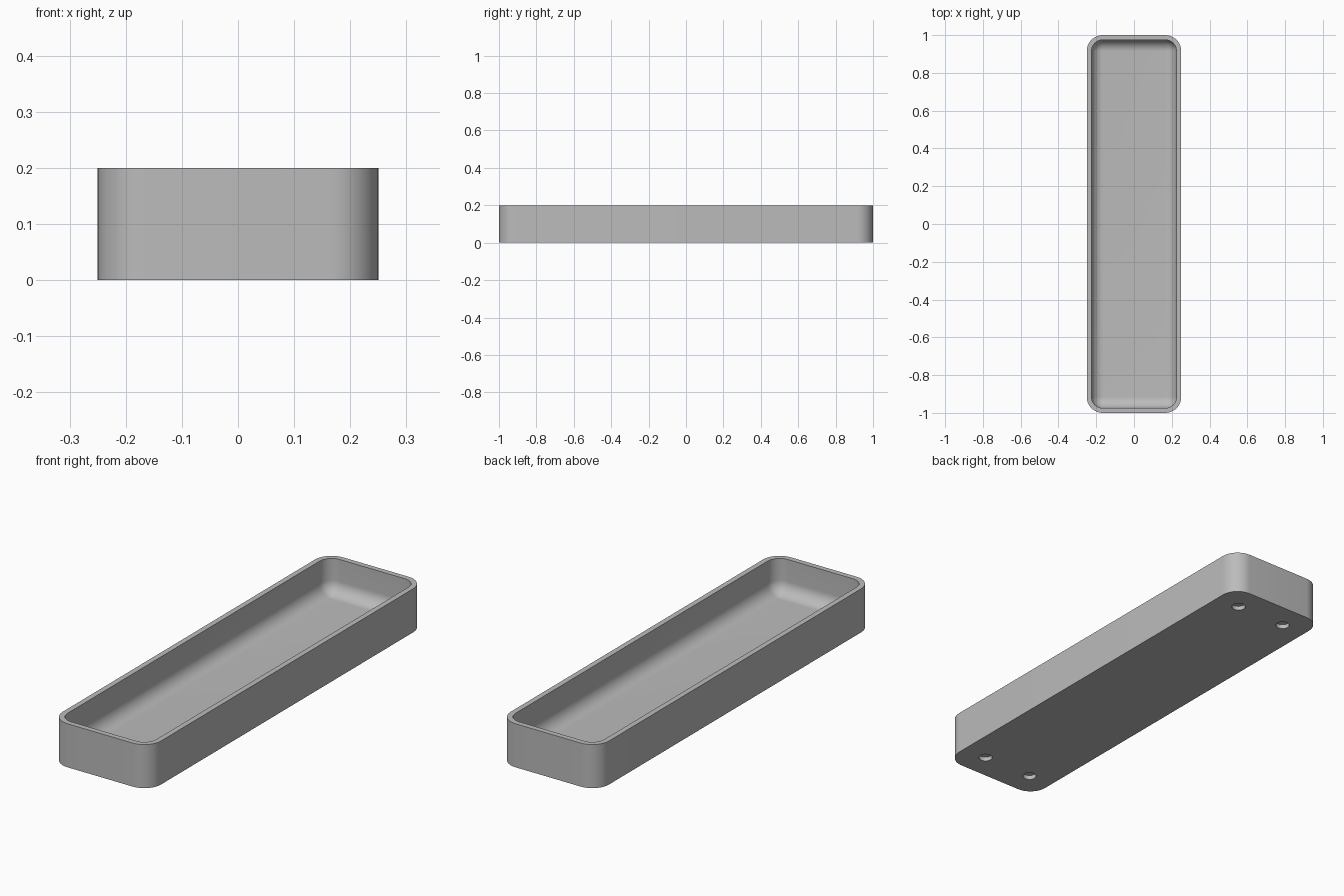
import bpy, bmesh, math

WIDTH, LENGTH, HEIGHT = 0.5, 2.0, 0.2
CORNER, WALL, FLOOR, FILLET = 0.085, 0.025, 0.04, 0.06
HOLE_X, HOLE_Y, HOLE_R, HOLE_DEPTH = 0.128, 0.878, 0.03, 0.02
ARC_STEPS, FILLET_STEPS = 14, 12

old = bpy.data.objects.get("Cube")
if old:
    bpy.data.objects.remove(old, do_unlink=True)

grey = bpy.data.materials.new("plain grey")
grey.use_nodes = True
colour = (0.5, 0.5, 0.5, 1)
grey.diffuse_color = colour
grey.node_tree.nodes["Principled BSDF"].inputs["Base Color"].default_value = colour


def ring(bm, inset, z):
    """Rounded rectangle of vertices, moved in from the outer wall."""
    r = max(CORNER - inset, 0.001)
    cx, cy = WIDTH / 2 - inset - r, LENGTH / 2 - inset - r
    verts = []
    for k, (sx, sy) in enumerate([(1, 1), (-1, 1), (-1, -1), (1, -1)]):
        for i in range(ARC_STEPS + 1):
            a = math.pi / 2 * (k + i / ARC_STEPS)
            verts.append(bm.verts.new((sx * cx + r * math.cos(a),
                                       sy * cy + r * math.sin(a), z)))
    return verts


# Tray: outer wall, rim, inner wall, rounded inner edge, floor
sections = [(0, 0), (0, HEIGHT), (WALL, HEIGHT)]
for i in range(FILLET_STEPS + 1):
    a = math.pi / 2 * i / FILLET_STEPS
    sections.append((WALL + FILLET * (1 - math.cos(a)),
                     FLOOR + FILLET * (1 - math.sin(a))))

bm = bmesh.new()
rings = [ring(bm, inset, z) for inset, z in sections]
for low, high in zip(rings, rings[1:]):
    for i in range(len(low)):
        j = (i + 1) % len(low)
        bm.faces.new((low[i], low[j], high[j], high[i]))
bm.faces.new(reversed(rings[0]))
bm.faces.new(rings[-1])
bmesh.ops.recalc_face_normals(bm, faces=bm.faces)
mesh = bpy.data.meshes.new("tray")
bm.to_mesh(mesh)
bm.free()
tray = bpy.data.objects.new("tray", mesh)
bpy.context.collection.objects.link(tray)
mesh.materials.append(grey)

# Four blind holes in the underside
bm = bmesh.new()
for sx in (-1, 1):
    for sy in (-1, 1):
        made = bmesh.ops.create_cone(bm, cap_ends=True, segments=32, radius1=HOLE_R,
                                     radius2=HOLE_R, depth=HOLE_DEPTH * 2)
        bmesh.ops.translate(bm, verts=made["verts"], vec=(sx * HOLE_X, sy * HOLE_Y, 0))
cut_mesh = bpy.data.meshes.new("hole_cutter")
bm.to_mesh(cut_mesh)
bm.free()
cut_mesh.materials.append(grey)
cutter = bpy.data.objects.new("hole_cutter", cut_mesh)
bpy.context.collection.objects.link(cutter)

cut = tray.modifiers.new("underside_holes", "BOOLEAN")
cut.operation = "DIFFERENCE"
cut.solver = "EXACT"
cut.object = cutter
bpy.ops.object.select_all(action="DESELECT")
tray.select_set(True)
bpy.context.view_layer.objects.active = tray
bpy.ops.object.modifier_apply(modifier=cut.name)
bpy.data.objects.remove(cutter, do_unlink=True)
bpy.ops.object.shade_smooth_by_angle(angle=math.radians(35))
